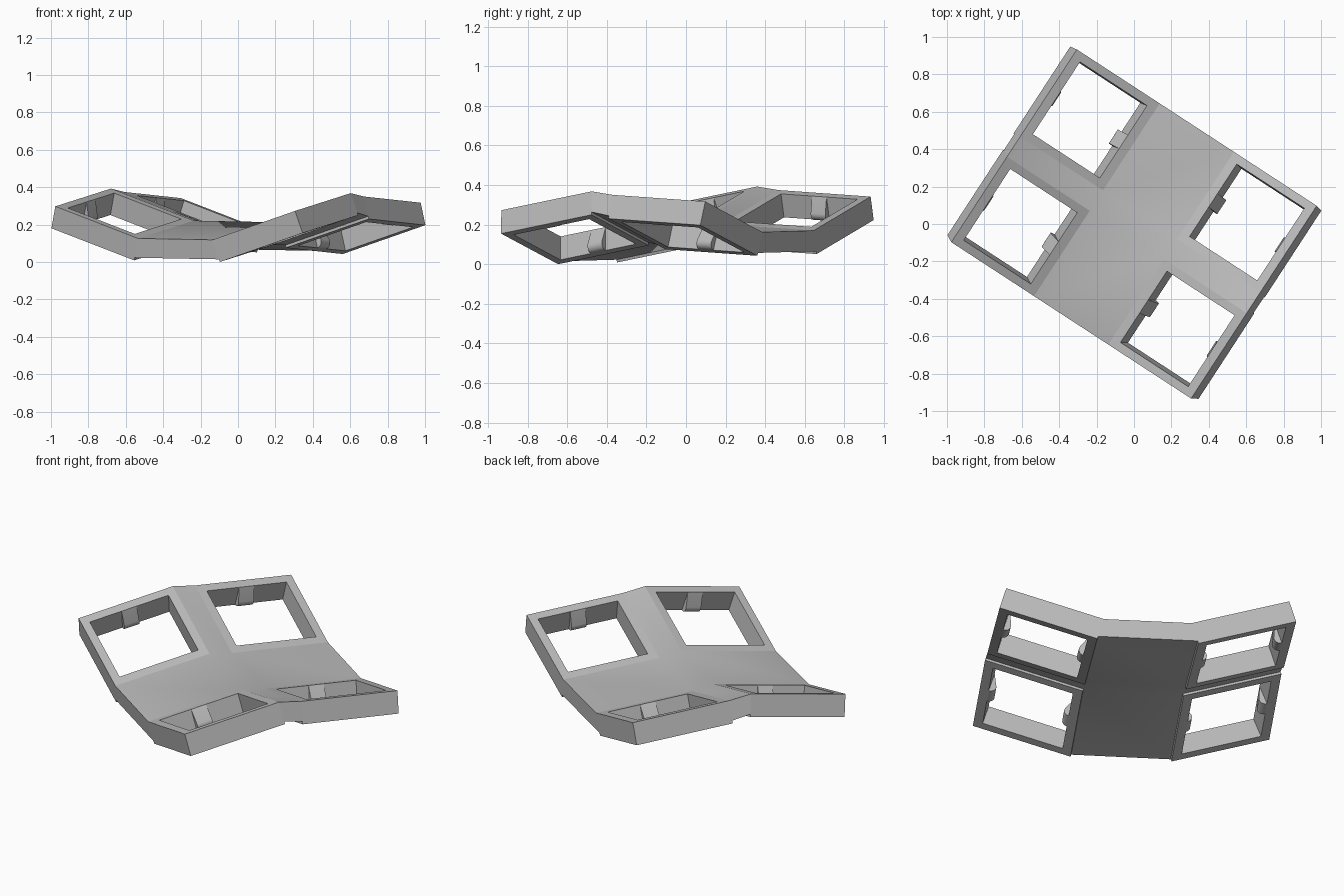
import bpy, bmesh, math
from mathutils import Vector, Matrix

if "Cube" in bpy.data.objects:
    bpy.data.objects.remove(bpy.data.objects["Cube"])

T_PLATE, T_WEB = 0.125, 0.11          # thickness of key frames and of the web
COLS = [-0.765, -0.237, 0.237, 0.765]  # outer / inner frame edges
ROWS = [-0.615, -0.07, 0.06, 0.615]    # row edges, front to back
COL_Z = [0.163, 0, 0, 0.163]
ROW_Z = [0.126, 0.221, 0.203, 0.170]
TURN = Matrix.Rotation(math.radians(-33.1), 4, 'Z')

grey = bpy.data.materials.new("grey plastic")
grey.diffuse_color = (0.5, 0.5, 0.5, 1)
grey.use_nodes = True
grey.node_tree.nodes["Principled BSDF"].inputs["Base Color"].default_value = grey.diffuse_color


def top(i, j):
    return Vector((COLS[i], ROWS[j], COL_Z[i] + ROW_Z[j] - 0.016 * COLS[i]))


def finish(name, bm, smooth=False):
    bmesh.ops.recalc_face_normals(bm, faces=bm.faces)
    bm.transform(TURN)
    me = bpy.data.meshes.new(name)
    bm.to_mesh(me)
    bm.free()
    me.materials.append(grey)
    ob = bpy.data.objects.new(name, me)
    bpy.context.collection.objects.link(ob)
    if smooth:
        bpy.context.view_layer.objects.active = ob
        ob.select_set(True)
        bpy.ops.object.shade_smooth_by_angle(angle=math.radians(30))
        ob.select_set(False)
    return ob


def cell(i, j):
    """Centre, unit axes, sizes and normal of the tilted frame in a grid cell."""
    a, b, c = top(i, j), top(i + 1, j), top(i, j + 1)
    U, V = b - a, c - a
    n = U.cross(V).normalized()
    return a + U / 2 + V / 2, U.normalized(), V.normalized(), U.length, V.length, n


def key_frame(i, j, name):
    c, U, V, lu, lv, n = cell(i, j)
    hu, hv = 0.225, 0.231             # half size of the opening

    # square ring
    bm = bmesh.new()
    loops = []
    for a, b in ((lu / 2, lv / 2), (hu, hv)):
        for w in (0, T_PLATE):
            loops.append([bm.verts.new(c + U * a * s + V * b * t - n * w)
                          for s, t in ((-1, -1), (1, -1), (1, 1), (-1, 1))])
    ot, ob, it, ib = loops
    for p, q in ((ot, it), (it, ib), (ib, ob), (ob, ot)):
        for k in range(4):
            m = (k + 1) % 4
            bm.faces.new((p[k], p[m], q[m], q[k]))
    finish(name + "_frame", bm)

    # rounded retaining nubs on the two side walls
    r = 0.033
    zc = T_PLATE - r
    start = -math.asin(r / zc)
    prof = [(-0.02, 0.001), (0, 0.001)]
    for k in range(9):
        ang = start + (math.pi / 2 - start) * k / 8
        prof.append((r * math.cos(ang), zc + r * math.sin(ang)))
    prof.append((-0.02, T_PLATE))
    for s, side in ((-1, "left"), (1, "right")):
        bm = bmesh.new()
        ends = [[bm.verts.new(c + U * s * (hu - d) + V * b - n * w) for d, w in prof]
                for b in (-0.044, 0.044)]
        for e in ends:
            bm.faces.new(e)
        for k in range(len(prof)):
            m = (k + 1) % len(prof)
            bm.faces.new((ends[0][k], ends[0][m], ends[1][m], ends[1][k]))
        finish(f"{name}_{side}_nub", bm, True)


# four key frames
for i, sn in ((0, "left"), (2, "right")):
    for j, rn in ((0, "front"), (2, "back")):
        key_frame(i, j, f"{rn}_{sn}")

# connecting web: centre strip and the bridges between rows
bm = bmesh.new()
tops, bots = {}, {}
for i in range(4):
    for j in range(4):
        n = cell(i // 2 * 2, j // 2 * 2)[5]
        tops[i, j] = bm.verts.new(top(i, j))
        bots[i, j] = bm.verts.new(top(i, j) - n * T_WEB)
edges = {}
for i, j in ((1, 0), (1, 1), (1, 2), (0, 1), (2, 1)):
    ring = [(i, j), (i + 1, j), (i + 1, j + 1), (i, j + 1)]
    for layer in (tops, bots):
        bm.faces.new([layer[k] for k in ring])
    for k in range(4):
        e = tuple(sorted((ring[k], ring[(k + 1) % 4])))
        edges[e] = edges.get(e, 0) + 1
for (p, q), count in edges.items():
    if count == 1:
        bm.faces.new((tops[p], tops[q], bots[q], bots[p]))
loose = [v for v in bm.verts if not v.link_faces]
bmesh.ops.delete(bm, geom=loose, context='VERTS')
finish("web", bm, True)

# stand on the ground
low = min(v.co.z for o in bpy.data.objects for v in o.data.vertices)
for o in bpy.data.objects:
    o.data.transform(Matrix.Translation((0, 0, -low)))
